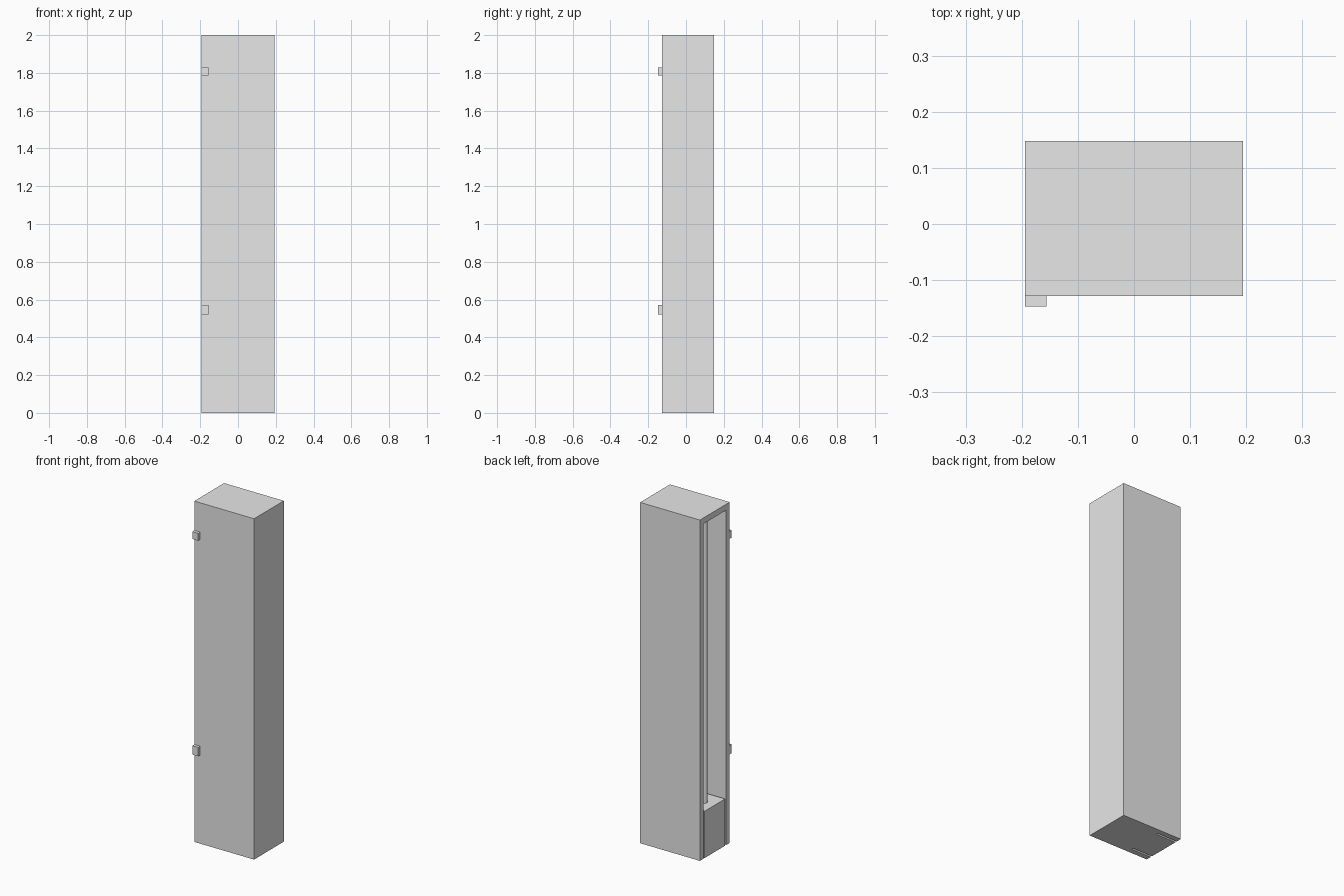
import bpy

cube = bpy.data.objects.get("Cube")
if cube:
    bpy.data.objects.remove(cube, do_unlink=True)

grey = bpy.data.materials.new("light_grey")
grey.use_nodes = True
COLOUR = (0.8, 0.8, 0.8, 1.0)
grey.diffuse_color = COLOUR
grey.node_tree.nodes["Principled BSDF"].inputs["Base Color"].default_value = COLOUR


def box(name, x, y, z):
    """Box given by its (min, max) range on each axis."""
    centre = [(a + b) / 2 for a, b in (x, y, z)]
    bpy.ops.mesh.primitive_cube_add(size=1, location=centre)
    ob = bpy.context.object
    ob.name = name
    ob.scale = [b - a for a, b in (x, y, z)]
    bpy.ops.object.transform_apply(location=False, rotation=False, scale=True)
    ob.data.materials.append(grey)
    return ob


LEFT, RIGHT = 0.194, -0.194        # outer faces in x
FRONT, BACK = -0.128, 0.148        # outer faces in y
INNER = -0.065                     # end wall of the side recess
WALL = 0.032
CEILING = 1.965
SHELF = 0.275
GAP = 0.011

# Tall case with a recess open on one side and underneath
case = box("case", (RIGHT, LEFT), (FRONT, BACK), (0, 2))
cutter = box("recess_cutter", (RIGHT - 0.1, INNER),
             (FRONT + WALL, BACK - WALL), (-0.1, CEILING))
cut = case.modifiers.new("recess", 'BOOLEAN')
cut.operation = 'DIFFERENCE'
cut.solver = 'EXACT'
cut.object = cutter
bpy.context.view_layer.objects.active = case
bpy.ops.object.modifier_apply(modifier=cut.name)
bpy.data.objects.remove(cutter, do_unlink=True)

# Block standing in the recess, with a narrow gap on both sides
box("base_block", (RIGHT, INNER),
    (FRONT + WALL + GAP, BACK - WALL - GAP), (0, SHELF))

# Upright pole from the block to the ceiling
bpy.ops.mesh.primitive_cylinder_add(
    vertices=24, radius=0.015, depth=CEILING - SHELF,
    location=((RIGHT + INNER) / 2, (FRONT + BACK) / 2, (CEILING + SHELF) / 2))
pole = bpy.context.object
pole.name = "pole"
pole.data.materials.append(grey)
bpy.ops.object.shade_smooth_by_angle()

# Small lugs on the front edge
for name, z in (("lower_lug", (0.52, 0.572)), ("upper_lug", (1.785, 1.828))):
    box(name, (RIGHT, RIGHT + 0.038), (FRONT - 0.019, FRONT), z)
